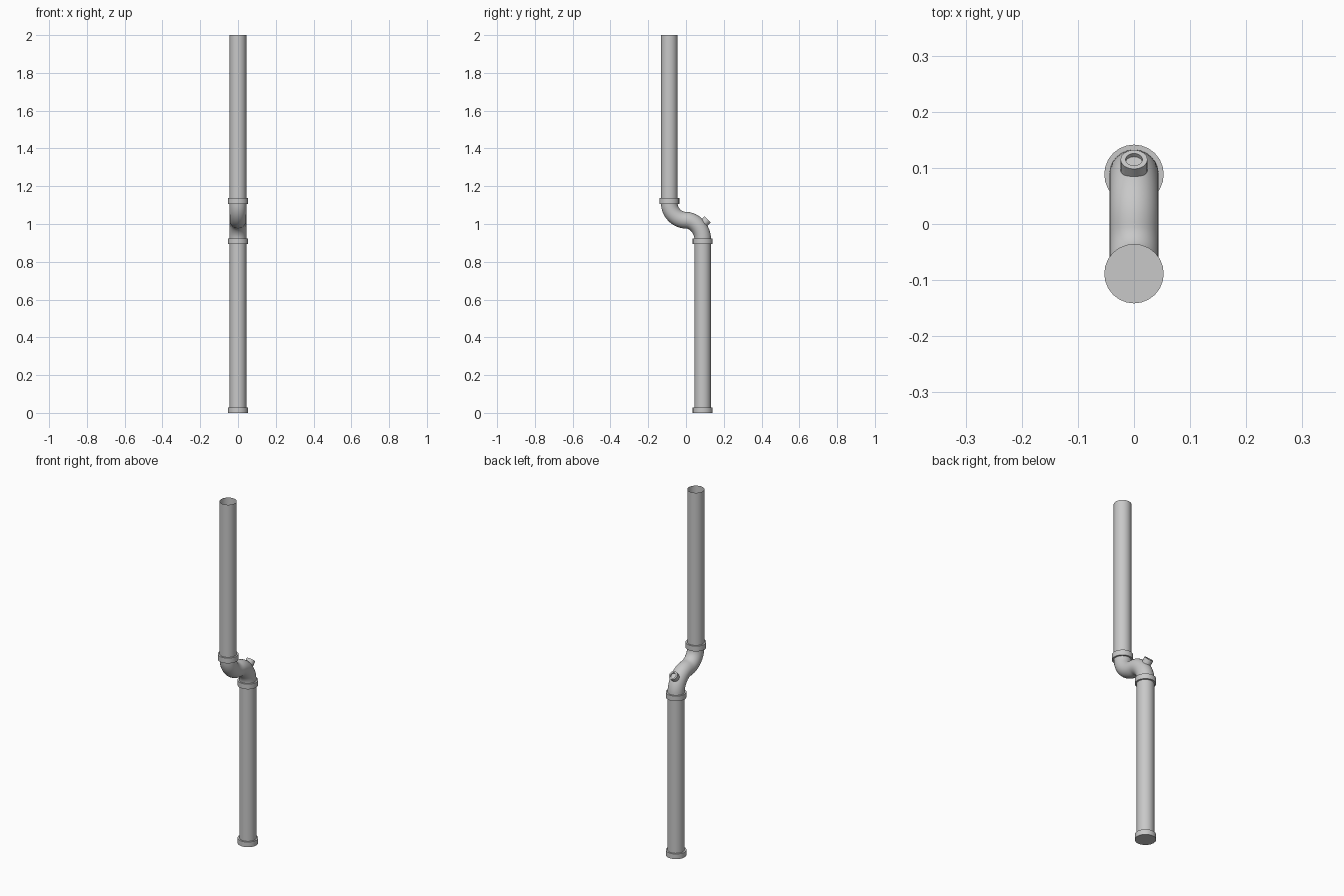
import bpy, bmesh, math
from mathutils import Matrix, Vector

cube = bpy.data.objects.get("Cube")
if cube:
    bpy.data.objects.remove(cube, do_unlink=True)

OFFSET = 0.0885      # sideways shift of each straight pipe
PIPE_R = 0.044
COLLAR_R = 0.053
SIDES = 24

grey = bpy.data.materials.new("pipe grey")
grey.use_nodes = True
grey.diffuse_color = (0.58, 0.58, 0.58, 1)
grey.node_tree.nodes["Principled BSDF"].inputs["Base Color"].default_value = grey.diffuse_color


def smooth(obj):
    bpy.ops.object.select_all(action='DESELECT')
    obj.select_set(True)
    bpy.context.view_layer.objects.active = obj
    bpy.ops.object.shade_smooth_by_angle(angle=math.radians(35))


def lathe(name, profile, matrix):
    """Spin (radius, height) points around local z; radius 0 closes an end."""
    bm = bmesh.new()
    verts = [bm.verts.new((r, 0, z)) for r, z in profile]
    edges = [bm.edges.new(pair) for pair in zip(verts, verts[1:])]
    bmesh.ops.spin(bm, geom=verts + edges, axis=(0, 0, 1), cent=(0, 0, 0),
                   angle=math.tau, steps=SIDES, use_duplicate=False)
    bmesh.ops.remove_doubles(bm, verts=bm.verts, dist=0.0001)
    bmesh.ops.recalc_face_normals(bm, faces=bm.faces)
    mesh = bpy.data.meshes.new(name)
    bm.to_mesh(mesh)
    bm.free()
    mesh.materials.append(grey)
    obj = bpy.data.objects.new(name, mesh)
    bpy.context.collection.objects.link(obj)
    obj.matrix_world = matrix
    smooth(obj)
    return obj


def upright(y, z=0):
    return Matrix.Translation((0, y, z))


# Straight thin-walled pipes, open at the ends
lathe("upper_pipe", [(PIPE_R, 1.12), (PIPE_R, 2.0)], upright(-OFFSET))
lathe("lower_pipe", [(PIPE_R, 0.015), (PIPE_R, 0.91)], upright(OFFSET))

# Solid collars at the joints and the foot
for name, y, low, high in (("upper_collar", -OFFSET, 1.107, 1.137),
                           ("lower_collar", OFFSET, 0.893, 0.922),
                           ("foot_collar", OFFSET, 0.0, 0.029)):
    lathe(name, [(0, low), (COLLAR_R, low), (COLLAR_R, high), (0, high)], upright(y))

# S-shaped bend swept along two quarter arcs
curve = bpy.data.curves.new("bend", 'CURVE')
curve.dimensions = '3D'
curve.bevel_depth = PIPE_R
curve.bevel_resolution = 10
curve.resolution_u = 12
spline = curve.splines.new('BEZIER')
spline.bezier_points.add(2)
K = 0.552 * OFFSET
for point, (y, z, direction) in zip(spline.bezier_points,
                                    ((-OFFSET, 1.111, (0, 0, -K)),
                                     (0, 1.02, (0, K, 0)),
                                     (OFFSET, 0.92, (0, 0, -K)))):
    point.handle_left_type = point.handle_right_type = 'FREE'
    point.co = (0, y, z)
    point.handle_left = point.co - Vector(direction)
    point.handle_right = point.co + Vector(direction)
curve.materials.append(grey)
bend = bpy.data.objects.new("bend", curve)
bpy.context.collection.objects.link(bend)
bpy.ops.object.select_all(action='DESELECT')
bend.select_set(True)
bpy.context.view_layer.objects.active = bend
bpy.ops.object.convert(target='MESH')
smooth(bpy.context.view_layer.objects.active)

# Tilted access plug with a recessed centre on the outside of the bend
tilt = Matrix.Translation((0, 0.115, 1.025)) @ Matrix.Rotation(math.radians(-45), 4, 'X')
lathe("access_plug", [(0, -0.03), (0.024, -0.03), (0.024, 0),
                      (0.015, 0), (0.015, -0.008), (0, -0.008)], tilt)
